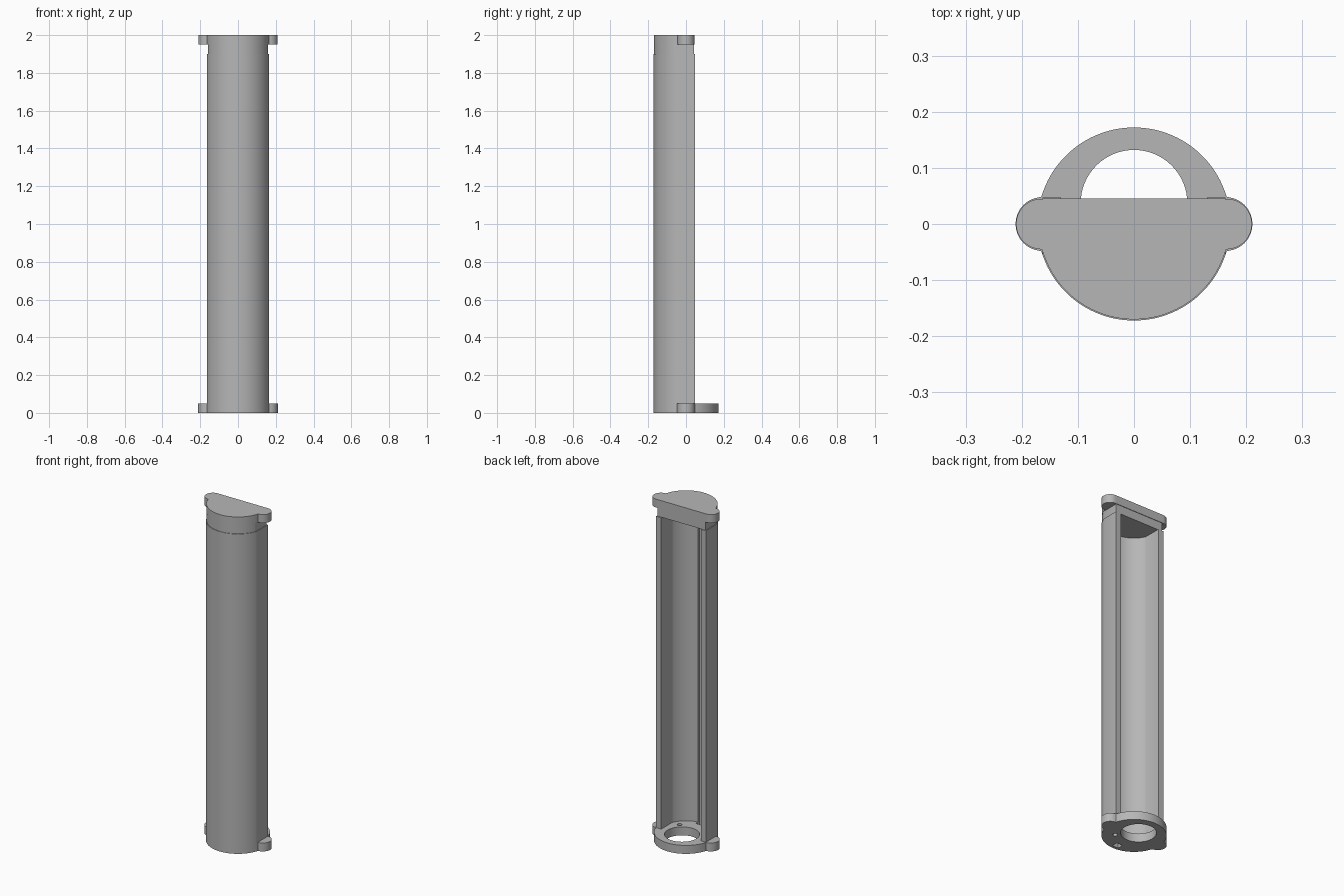
import bpy, bmesh
from math import sin, cos, pi, acos, asin, sqrt, radians

cube = bpy.data.objects.get("Cube")
if cube:
    bpy.data.objects.remove(cube, do_unlink=True)

grey = bpy.data.materials.new("matte_grey")
grey.use_nodes = True
colour = (0.47, 0.47, 0.47, 1)
grey.diffuse_color = colour
grey.node_tree.nodes["Principled BSDF"].inputs["Base Color"].default_value = colour


def extrude(name, outline, z0, z1):
    """Solid prism from a closed outline."""
    bm = bmesh.new()
    face = bm.faces.new([bm.verts.new((x, y, z0)) for x, y in outline])
    top = bmesh.ops.extrude_face_region(bm, geom=[face])["geom"]
    bmesh.ops.translate(bm, vec=(0, 0, z1 - z0),
                        verts=[v for v in top if isinstance(v, bmesh.types.BMVert)])
    bmesh.ops.recalc_face_normals(bm, faces=bm.faces)
    mesh = bpy.data.meshes.new(name)
    bm.to_mesh(mesh)
    bm.free()
    mesh.materials.append(grey)
    obj = bpy.data.objects.new(name, mesh)
    bpy.context.collection.objects.link(obj)
    return obj


def smooth(obj):
    bpy.ops.object.select_all(action='DESELECT')
    obj.select_set(True)
    bpy.context.view_layer.objects.active = obj
    bpy.ops.object.shade_smooth_by_angle(angle=radians(30))


def trough(radius, side, back, steps=64):
    """Open-backed round profile with flattened sides, from left to right."""
    a = acos(side / radius)
    arc = [pi + a + (pi - 2 * a) * i / steps for i in range(steps + 1)]
    return [(-side, back)] + [(radius * cos(t), radius * sin(t)) for t in arc] + [(side, back)]


def circle(x, y, r, n=64):
    return [(x + r * cos(2 * pi * i / n), y + r * sin(2 * pi * i / n)) for i in range(n)]


def eared_disc(radius, ear_x, ear_r, back=None, n=360):
    """Disc with a round ear on each side, optionally cut straight at the back."""
    pts = []
    for i in range(n):
        t = 2 * pi * (i + 0.5) / n
        r = radius
        off = ear_x * abs(sin(t))
        if off < ear_r:
            r = max(r, ear_x * abs(cos(t)) + sqrt(ear_r ** 2 - off ** 2))
        if back and r * sin(t) > back:
            r = back / sin(t)
        pts.append((r * cos(t), r * sin(t)))
    return pts


# Half-round shell with a shallow groove down the inside
groove = 0.02
inner = trough(0.142, 0.13, 0.047)
left = [p for p in inner if p[0] < -groove]
right = [p for p in inner if p[0] > groove]
wall_y = -0.142 * cos(asin(groove / 0.142))
slot = [(-groove, wall_y), (-groove, -0.155), (groove, -0.155), (groove, wall_y)]
shell = extrude("shell", trough(0.172, 0.163, 0.047) + (left + slot + right)[::-1], 0.05, 1.9)
smooth(shell)

# Closed top: plug and eared plate
smooth(extrude("top_plug", trough(0.169, 0.158, 0.042), 1.9, 1.95))
smooth(extrude("top_plate", eared_disc(0.17, 0.165, 0.045, 0.045), 1.95, 2.0))

# Base ring with large opening, screw hole and cable slot
base = extrude("base_ring", eared_disc(0.172, 0.163, 0.048), 0, 0.05)
holes = {
    "opening_cutter": circle(0, 0.037, 0.095),
    "screw_cutter": circle(0.082, -0.057, 0.013, 24),
    "slot_cutter": [(-groove, -0.155), (groove, -0.155), (groove, -0.12), (-groove, -0.12)],
}
for name, outline in holes.items():
    cutter = extrude(name, outline, -0.05, 0.1)
    mod = base.modifiers.new(name, 'BOOLEAN')
    mod.operation = 'DIFFERENCE'
    mod.solver = 'EXACT'
    mod.object = cutter
    bpy.ops.object.select_all(action='DESELECT')
    bpy.context.view_layer.objects.active = base
    base.select_set(True)
    bpy.ops.object.modifier_apply(modifier=name)
    bpy.data.objects.remove(cutter, do_unlink=True)
smooth(base)
